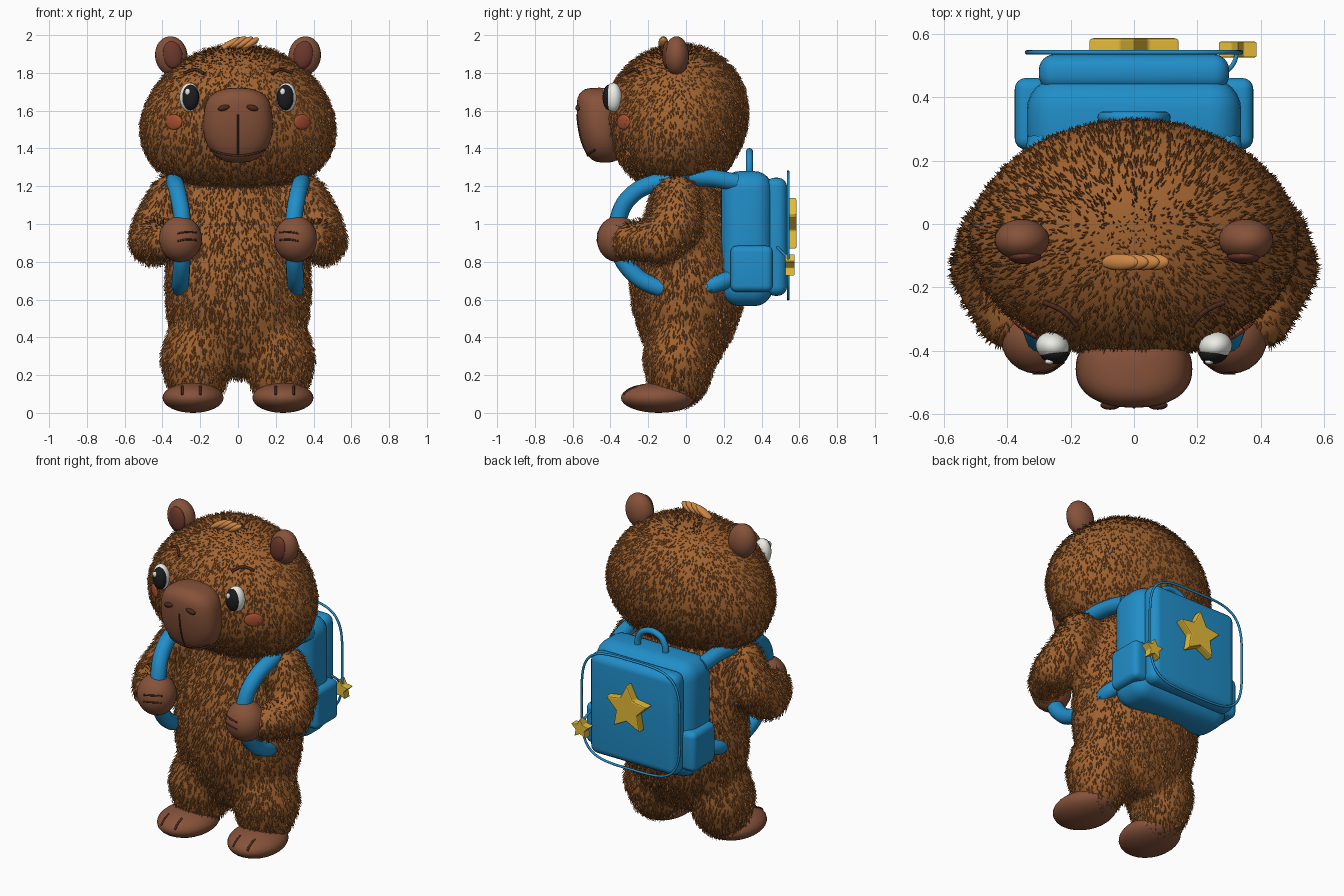
import bpy, bmesh, math, random
from mathutils import Vector, Matrix, Euler

if "Cube" in bpy.data.objects:
    bpy.data.objects.remove(bpy.data.objects["Cube"])

random.seed(4)

def mat(name, rgb):
    m = bpy.data.materials.new(name)
    m.diffuse_color = (*rgb, 1)
    m.use_nodes = True
    m.node_tree.nodes["Principled BSDF"].inputs["Base Color"].default_value = m.diffuse_color
    return m

FUR = mat("fur", (.36, .125, .03))
SKIN = mat("skin", (.24, .085, .042))
PINK = mat("inner_ear", (.15, .04, .025))
BLUSH = mat("blush", (.4, .08, .03))
DARK = mat("dark", (.012, .012, .014))
LINE = mat("line", (.07, .022, .012))
WHITE = mat("white", (.85, .85, .8))
TUFT = mat("tuft", (.62, .24, .06))
BLUE = mat("blue", (.015, .27, .58))
GOLD = mat("gold", (.78, .5, .04))

def finish(name, bm, m, smooth=True):
    me = bpy.data.meshes.new(name)
    bmesh.ops.recalc_face_normals(bm, faces=bm.faces)
    bm.to_mesh(me)
    bm.free()
    me.polygons.foreach_set("use_smooth", [smooth] * len(me.polygons))
    ob = bpy.data.objects.new(name, me)
    bpy.context.collection.objects.link(ob)
    me.materials.append(m)
    return ob

def add_ball(bm, c, r, rot=(0, 0, 0), seg=24):
    M = Matrix.LocRotScale(Vector(c), Euler(rot), Vector(r))
    bmesh.ops.create_uvsphere(bm, u_segments=seg, v_segments=seg * 2 // 3, radius=1, matrix=M)

def ball(name, c, r, m, rot=(0, 0, 0)):
    bm = bmesh.new()
    add_ball(bm, c, r, rot)
    return finish(name, bm, m)

# Stack of rounded horizontal rings: (z, half width, front y, back y)
def add_rings(bm, rows, p=2.0, n=40):
    loops = []
    for z, rx, yf, yb in rows:
        vs = []
        for i in range(n):
            c, s = math.cos(i * math.tau / n), math.sin(i * math.tau / n)
            f = lambda t: math.copysign(abs(t) ** (2 / p), t)
            vs.append(bm.verts.new((rx * f(c), (yf + yb) / 2 + (yb - yf) / 2 * f(s), z)))
        loops.append(vs)
    for a, b in zip(loops, loops[1:]):
        for i in range(n):
            bm.faces.new((a[i], a[(i + 1) % n], b[(i + 1) % n], b[i]))
    bm.faces.new(loops[0])
    bm.faces.new(loops[-1])

# Row of balls along a path: (x, y, z, radius)
def add_limb(bm, pts):
    for a, b in zip(pts, pts[1:]):
        for k in range(6):
            q = [u + (v - u) * k / 5 for u, v in zip(a, b)]
            add_ball(bm, q[:3], (q[3],) * 3)

def tube(name, pts, r, m, cyclic=False):
    cu = bpy.data.curves.new(name, 'CURVE')
    cu.dimensions, cu.bevel_depth, cu.use_fill_caps = '3D', r, True
    cu.bevel_resolution, cu.resolution_u = 4, 10
    sp = cu.splines.new('BEZIER')
    sp.bezier_points.add(len(pts) - 1)
    for bp, p in zip(sp.bezier_points, pts):
        bp.co = p
        bp.handle_left_type = bp.handle_right_type = 'AUTO'
    sp.use_cyclic_u = cyclic
    cu.materials.append(m)
    ob = bpy.data.objects.new(name, cu)
    bpy.context.collection.objects.link(ob)
    return ob

def box(name, lo, hi, bevel, m):
    lo, hi = Vector(lo), Vector(hi)
    bm = bmesh.new()
    bmesh.ops.create_cube(bm, size=1, matrix=Matrix.LocRotScale((lo + hi) / 2, None, hi - lo))
    bmesh.ops.bevel(bm, geom=bm.edges[:], offset=bevel, segments=6, profile=.5, affect='EDGES')
    return finish(name, bm, m)

def star(name, c, r, depth, m):
    bm = bmesh.new()
    vs = []
    for i in range(10):
        q, a = (r if i % 2 == 0 else r * .5), math.pi / 2 + i * math.pi / 5
        vs.append(bm.verts.new((c[0] + q * math.cos(a), c[1] - depth / 2, c[2] + q * math.sin(a))))
    f = bm.faces.new(vs)
    top = bmesh.ops.extrude_face_region(bm, geom=[f])["geom"]
    bmesh.ops.translate(bm, vec=(0, depth, 0), verts=[v for v in top if isinstance(v, bmesh.types.BMVert)])
    bmesh.ops.bevel(bm, geom=bm.edges[:], offset=r * .05, segments=2, profile=.5, affect='EDGES')
    return finish(name, bm, m, False)

# Short pointed strands scattered over a surface, combed downwards
def fur(name, ob, count, length):
    bpy.context.view_layer.update()
    me = ob.evaluated_get(bpy.context.evaluated_depsgraph_get()).to_mesh()
    me.calc_loop_triangles()
    tris = list(me.loop_triangles)
    V, F = [], []
    for t in random.choices(tris, [t.area for t in tris], k=count):
        a, b, c = (me.vertices[i].co for i in t.vertices)
        u, v = random.random(), random.random()
        if u + v > 1:
            u, v = 1 - u, 1 - v
        n = t.normal
        p = a + (b - a) * u + (c - a) * v - n * .004
        down = Vector((0, 0, -1)) - n * -n.z
        side = n.cross(down + Vector((.001, 0, 0))).normalized()
        d = (n * .5 + down * .8 + side * random.uniform(-.25, .25)).normalized()
        w, k = .004, len(V)
        V += [p + side * w, p - side * w, p + n * w * 1.5, p + d * length * random.uniform(.7, 1.2)]
        F += [(k, k + 1, k + 3), (k + 1, k + 2, k + 3), (k + 2, k, k + 3)]
    fm = bpy.data.meshes.new(name)
    fm.from_pydata(V, [], F)
    fm.materials.append(FUR)
    bpy.context.collection.objects.link(bpy.data.objects.new(name, fm))

# Torso, legs and arms fused into one soft body
bm = bmesh.new()
add_rings(bm, [(.19, .12, -.09, .09), (.25, .25, -.16, .15), (.4, .35, -.235, .24), (.55, .38, -.28, .295),
               (.7, .385, -.295, .31), (.9, .37, -.265, .27), (1.1, .32, -.2, .21), (1.26, .26, -.16, .17)])
for s in (-1, 1):
    add_limb(bm, [(s * .2, -.03, .36, .185), (s * .22, -.035, .28, .188), (s * .22, -.04, .2, .165)])
    add_limb(bm, [(s * .35, -.05, 1.13, .13), (s * .41, -.05, 1.0, .14), (s * .455, -.14, .91, .125), (s * .4, -.29, .905, .1)])
body = finish("body", bm, FUR)
md = body.modifiers.new("fuse", 'REMESH')
md.mode, md.voxel_size, md.use_smooth_shade = 'VOXEL', .02, True
md = body.modifiers.new("soften", 'SMOOTH')
md.factor, md.iterations = .5, 5
fur("body_fur", body, 11000, .034)

# Head
bm = bmesh.new()
add_rings(bm, [(1.185, .12, -.15, .06), (1.2, .25, -.22, .11), (1.25, .39, -.29, .19), (1.34, .49, -.37, .26),
               (1.48, .53, -.425, .325), (1.6, .51, -.43, .335), (1.72, .45, -.405, .315), (1.82, .365, -.335, .26),
               (1.9, .235, -.235, .17), (1.935, .13, -.14, .09), (1.947, .04, -.06, .02)])
head = finish("head", bm, FUR)
head.modifiers.new("round", 'SUBSURF').levels = 1
fur("head_fur", head, 9000, .026)

# Muzzle
bm = bmesh.new()
add_rings(bm, [(1.325, .04, -.46, -.4), (1.335, .09, -.5, -.36), (1.38, .148, -.535, -.34), (1.46, .184, -.56, -.34),
               (1.54, .186, -.575, -.34), (1.62, .178, -.58, -.34), (1.67, .16, -.578, -.34), (1.705, .115, -.555, -.36),
               (1.722, .05, -.52, -.4)], p=2.4)
muzzle = finish("muzzle", bm, SKIN)
muzzle.modifiers.new("round", 'SUBSURF').levels = 1
bpy.context.view_layer.update()

# Point on the front of a part at x, z
def on(ob, x, z, off=0):
    dg = bpy.context.evaluated_depsgraph_get()
    hit, p, n, _ = ob.ray_cast(Vector((x, -2, z)), Vector((0, 1, 0)), depsgraph=dg)
    return (x, (p.y if hit else -.4) - off, z)

tube("mouth_cleft", [on(muzzle, 0, z) for z in (1.58, 1.5, 1.43, 1.365)], .005, LINE)
tube("mouth", [on(muzzle, x, 1.362 + 1.6 * x * x) for x in (-.14, -.1, -.05, 0, .05, .1, .14)], .006, LINE)

# Hair tuft
for i, (x, z) in enumerate([(-.045, 1.95), (-.01, 1.957), (.03, 1.958), (.065, 1.956)]):
    ball(f"hair_tuft_{i}", (x, -.12, z), (.07 - i * .006, .026, .019), TUFT, (0, -.55, 0))

for s in (-1, 1):
    # Face
    ball("nostril", on(muzzle, s * .075, 1.615), (.032, .014, .015), LINE, (0, s * .25, 0))
    ball("eye_white", (s * .257, -.385, 1.67), (.053, .045, .078), WHITE, (0, 0, s * .2))
    ball("eye_pupil", (s * .252, -.407, 1.67), (.046, .034, .068), DARK, (0, 0, s * .2))
    ball("eye_highlight", (s * .252 - .015, -.434, 1.7), (.014, .009, .018), WHITE)
    tube("eyebrow", [on(head, s * x, z, .012) for x, z in ((.18, 1.795), (.225, 1.817), (.285, 1.8))], .008, LINE)
    ball("cheek", on(head, s * .34, 1.54), (.055, .012, .04), BLUSH, (0, 0, s * .65))
    ball("ear", (s * .353, -.05, 1.89), (.086, .066, .104), SKIN, (0, s * .15, 0))
    ball("inner_ear", (s * .346, -.1, 1.895), (.052, .026, .074), PINK, (0, s * .15, 0))
    # Hands with finger creases
    hand = ball("hand", (s * .305, -.36, .92), (.115, .112, .122), SKIN)
    # Feet with toe creases
    foot = ball("foot", (s * .238, -.145, .08), (.162, .2, .08), SKIN, (0, 0, s * .08))
    foot.data.transform(Matrix.Identity(4))
    bpy.context.view_layer.update()
    for z in (.915, .955):
        tube("finger_crease", [on(hand, s * x, z + k) for x, k in ((.22, 0), (.27, .003), (.32, -.005))], .005, LINE)
    for x in (.2, .295):
        tube("toe_crease", [on(foot, s * x, z) for z in (.095, .115, .14)], .006, LINE)
    # Shoulder straps
    tube("strap", [(s * .29, .27, 1.22), (s * .31, .1, 1.245), (s * .335, -.13, 1.225), (s * .315, -.29, 1.15),
                   (s * .295, -.36, 1.02), (s * .295, -.36, .88), (s * .3, -.29, .75), (s * .305, -.15, .665),
                   (s * .29, 0, .65), (s * .32, .15, .68), (s * .27, .26, .72)], .046, BLUE)
    # Side pockets
    box("side_pocket", (min(s * .27, s * .376), .235, .64), (max(s * .27, s * .376), .46, .885), .035, BLUE)

# Backpack
box("backpack_main", (-.338, .185, .565), (.338, .46, 1.28), .1, BLUE)
box("backpack_panel", (-.3, .42, .62), (.3, .535, 1.245), .05, BLUE)
ring = []
for i in range(32):
    c, s = math.cos(i * math.tau / 32), math.sin(i * math.tau / 32)
    ring.append((.337 * math.copysign(abs(c) ** .5, c), .541, .94 + .337 * math.copysign(abs(s) ** .5, s)))
tube("panel_piping", ring, .007, BLUE, True)
tube("carry_handle", [(-.095, .336, 1.24), (-.09, .336, 1.32), (-.05, .336, 1.37), (.05, .336, 1.37),
                      (.09, .336, 1.32), (.095, .336, 1.24)], .019, BLUE)
star("star_badge", (0, .56, .99), .15, .052, GOLD)
star("star_charm", (.327, .55, .778), .063, .05, GOLD)
tube("charm_cord", [(.28, .47, .89), (.31, .5, .86), (.327, .54, .82)], .007, BLUE)
